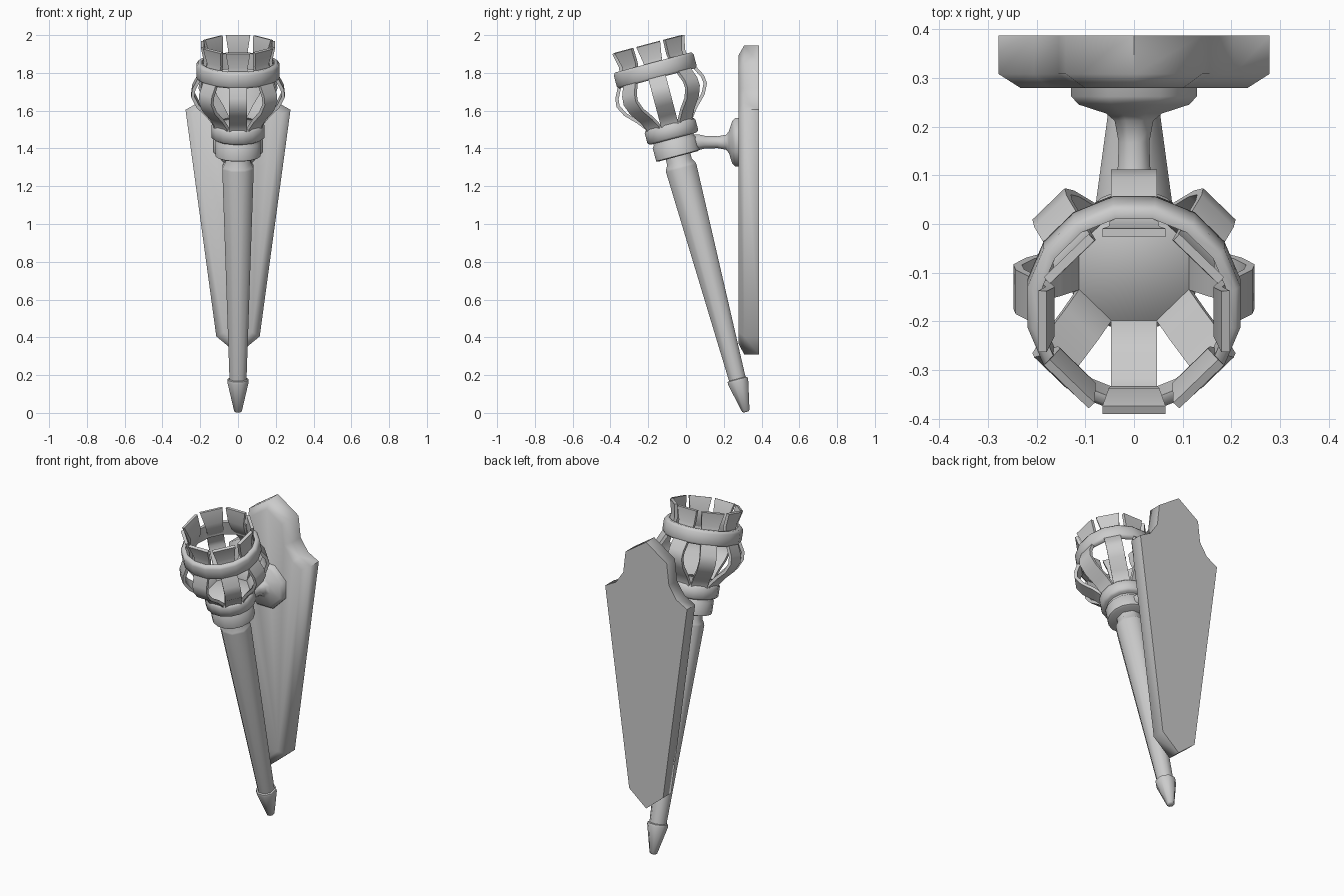
import bpy, bmesh
from math import sin, cos, pi, radians
from mathutils import Matrix, Vector

if "Cube" in bpy.data.objects:
    bpy.data.objects.remove(bpy.data.objects["Cube"])

# torch axis: starts at the tip and leans forward
TORCH = Matrix.Translation((0, 0.318, 0.005)) @ Matrix.Rotation(radians(14.9), 4, 'X')


def finish(bm, name, angle=60):
    bmesh.ops.recalc_face_normals(bm, faces=bm.faces)
    me = bpy.data.meshes.new(name)
    bm.to_mesh(me)
    bm.free()
    ob = bpy.data.objects.new(name, me)
    bpy.context.collection.objects.link(ob)
    bpy.ops.object.select_all(action='DESELECT')
    ob.select_set(True)
    bpy.context.view_layer.objects.active = ob
    bpy.ops.object.shade_smooth_by_angle(angle=radians(angle))
    return ob


def lathe(name, profile, sides, matrix, closed=False):
    """Revolve (radius, height) points about local z; caps the ends unless closed."""
    bm = bmesh.new()
    rings = []
    for r, h in profile:
        rings.append([bm.verts.new(matrix @ Vector((r * cos(a), r * sin(a), h)))
                      for a in ((i + 0.5) * 2 * pi / sides for i in range(sides))])
    pairs = list(zip(rings, rings[1:]))
    if closed:
        pairs.append((rings[-1], rings[0]))
    else:
        bm.faces.new(rings[0])
        bm.faces.new(rings[-1])
    for a, b in pairs:
        for i in range(sides):
            j = (i + 1) % sides
            bm.faces.new((a[i], a[j], b[j], b[i]))
    return finish(bm, name)


# tapered shaft and its pointed foot
lathe("shaft", [(0.048, 0.16), (0.09, 1.335), (0.088, 1.345), (0.073, 1.37), (0.073, 1.43)], 8, TORCH)
lathe("foot_tip", [(0.014, 0), (0.022, 0.006), (0.06, 0.165), (0.058, 0.178), (0.046, 0.182)], 8, TORCH)

# collars under the basket
lathe("lower_collar", [(0.11, 1.40), (0.121, 1.405), (0.121, 1.477), (0.112, 1.487), (0.112, 1.53)], 16, TORCH)
lathe("upper_collar", [(0.128, 1.497), (0.142, 1.507), (0.142, 1.565), (0.128, 1.582)], 16, TORCH)

# hoop around the basket
lathe("basket_hoop", [(0.195, 1.828), (0.215, 1.828), (0.223, 1.84), (0.223, 1.9), (0.213, 1.915), (0.195, 1.915)],
      16, TORCH, closed=True)

# eight bulging straps with flared tips: outer radius, height, half width
STRAP = [(0.125, 1.54, 0.047), (0.13, 1.58, 0.047), (0.165, 1.625, 0.047), (0.22, 1.68, 0.047),
         (0.248, 1.735, 0.047), (0.243, 1.78, 0.047), (0.215, 1.835, 0.047), (0.19, 1.885, 0.047),
         (0.181, 1.935, 0.052), (0.197, 2.013, 0.065)]
THICK = 0.018
bm = bmesh.new()
for k in range(8):
    m = TORCH @ Matrix.Rotation(k * pi / 4, 4, 'Z')
    loops = []
    for i, (r, h, w) in enumerate(STRAP):
        p, q = STRAP[max(i - 1, 0)], STRAP[min(i + 1, len(STRAP) - 1)]
        n = Vector((q[1] - p[1], p[0] - q[0])).normalized() * THICK
        corners = [(r, -w, h), (r, w, h), (r - n.x, w, h - n.y), (r - n.x, -w, h - n.y)]
        loops.append([bm.verts.new(m @ Vector(c)) for c in corners])
    for a, b in zip(loops, loops[1:]):
        for i in range(4):
            j = (i + 1) % 4
            bm.faces.new((a[i], a[j], b[j], b[i]))
    bm.faces.new(loops[0])
    bm.faces.new(loops[-1])
finish(bm, "basket_straps")

# shield-shaped wall plate with a chamfered front edge
half = [(0.115, 0.405), (0.278, 1.605), (0.205, 1.645), (0.155, 1.72), (0.14, 1.85)]
outline = [(0, 0.31)] + half + [(0, 1.945)] + [(-x, z) for x, z in reversed(half)]
bm = bmesh.new()
back = bm.faces.new([bm.verts.new((x, 0.387, z)) for x, z in outline])
ext = bmesh.ops.extrude_face_region(bm, geom=[back], use_keep_orig=True)
front = [g for g in ext['geom'] if isinstance(g, bmesh.types.BMFace)][0]
for v in front.verts:
    v.co.y = 0.308
bmesh.ops.recalc_face_normals(bm, faces=bm.faces)
bmesh.ops.inset_region(bm, faces=[front], thickness=0.042, use_even_offset=True)
for v in front.verts:
    v.co.y = 0.279
finish(bm, "wall_plate")

# octagonal rosette and arm joining plate to collar (local z points to the front)
ARM = Matrix.Translation((0, 0.387, 1.433)) @ Matrix.Rotation(radians(90), 4, 'X')
lathe("mount_arm", [(0.14, 0), (0.14, 0.125), (0.122, 0.142), (0.062, 0.16), (0.043, 0.175),
                    (0.034, 0.22), (0.037, 0.29), (0.045, 0.32), (0.045, 0.40)], 8, ARM)
